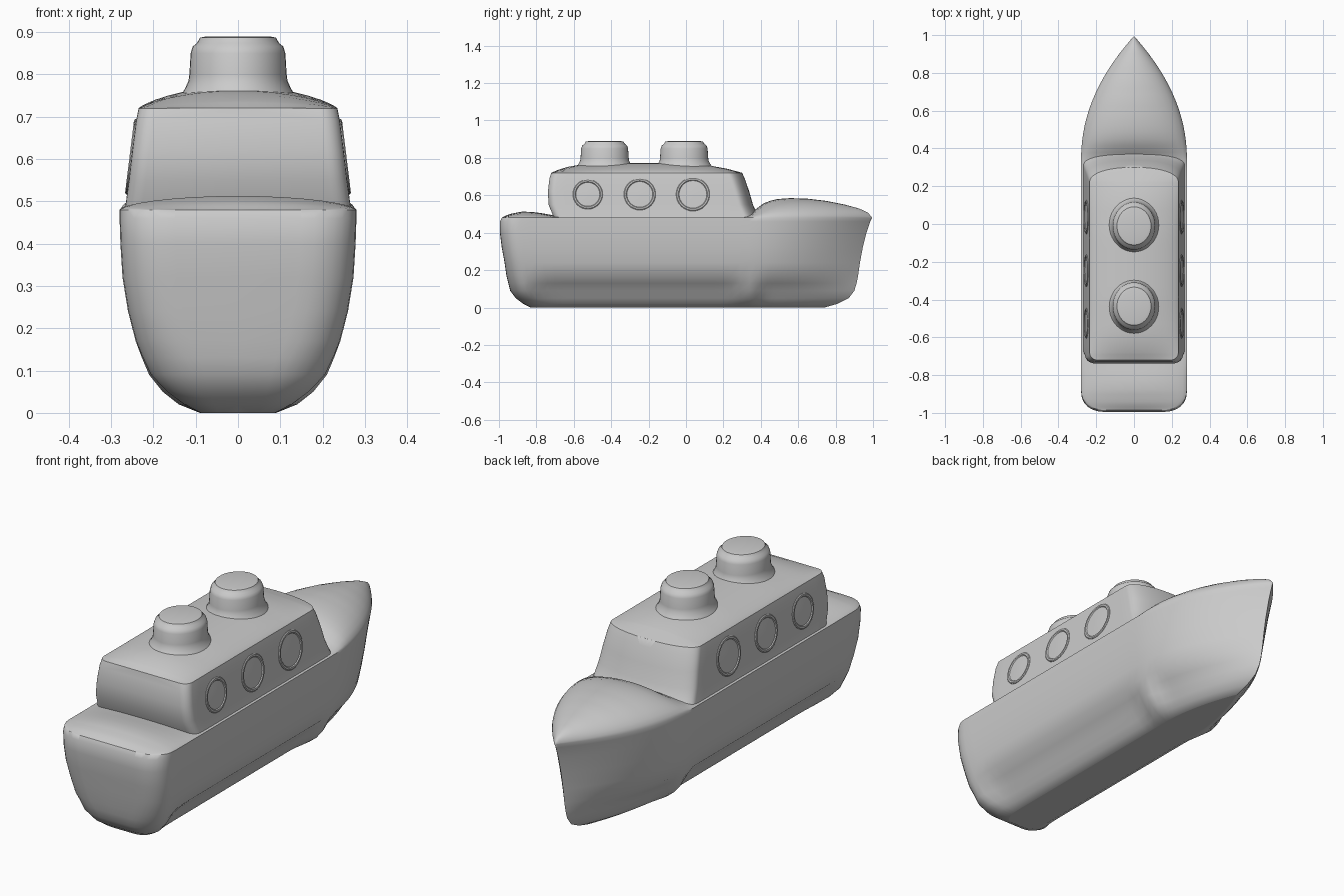
import bpy, bmesh
from math import sin, cos, pi, radians, exp

if "Cube" in bpy.data.objects:
    bpy.data.objects.remove(bpy.data.objects["Cube"])


def interp(table, y):
    for (a, u), (b, v) in zip(table, table[1:]):
        if a <= y <= b:
            return u + (v - u) * (y - a) / (b - a)
    return 0.0


def finish(bm, name, angle=35):
    bmesh.ops.remove_doubles(bm, verts=bm.verts, dist=0.0004)
    bmesh.ops.dissolve_degenerate(bm, edges=bm.edges, dist=0.0002)
    bmesh.ops.recalc_face_normals(bm, faces=bm.faces)
    me = bpy.data.meshes.new(name)
    bm.to_mesh(me)
    bm.free()
    me.shade_smooth()
    me.set_sharp_from_angle(angle=radians(angle))
    ob = bpy.data.objects.new(name, me)
    bpy.context.collection.objects.link(ob)
    return ob


def corner(cx, cy, a, b, e, n, front):
    # superelliptic quarter corner, from the end face to the side (or back)
    pts = []
    for i in range(n + 1):
        t = pi / 2 * i / n
        pts.append((cx + a * abs(sin(t)) ** (2 / e),
                    cy + (b if front else -b) * abs(cos(t)) ** (2 / e)))
    return pts[::-1] if front else pts


def side_points(hw, y0, y1, n):
    return [(hw, y0 + (y1 - y0) * i / n) for i in range(1, n)]


def hull_half(hw, ys, yb, p, hollow):
    # half plan: rounded stern, straight side, pointed bow; the bilge is
    # hollowed between ribs at the stern corner and at the bow joint
    a = min(0.13, hw * 0.6)
    pts = [(0, ys)] + corner(hw - a, ys + 0.11, a, 0.11, 2.3, 8, False)
    pts += side_points(hw, ys + 0.11, 0.34, 24)
    for i in range(25):
        t = 1 - (1 - i / 24) ** 1.4
        pts.append((hw * (1 - t ** p), 0.34 + (yb - 0.34) * t))
    out = []
    for x, y in pts:
        rib = max(exp(-((y - 0.34) / 0.06) ** 2), exp(-((y + 0.88) / 0.09) ** 2))
        out.append((x * (1 - hollow * (1 - rib)), y))
    return out


def cabin_half(hw, ys, yf, e):
    # half plan: tight rear corners, bowed front
    pts = [(0, ys)] + corner(hw - 0.04, ys + 0.04, 0.04, 0.04, 2, 6, False)
    pts += side_points(hw, ys + 0.04, yf - 0.08, 18)
    return pts + corner(0, yf - 0.08, hw, 0.08, e, 18, True)


def shell(name, half, levels, crown, power):
    # stacked half plans, mirrored, closed below and crowned on top
    bm = bmesh.new()
    plans = [(half(*lv[1:]), lv[0]) for lv in levels]
    for s in (-1, 1):
        rows = [[bm.verts.new((s * x, y, z)) for x, y in pts] for pts, z in plans]
        for r, q in zip(rows, rows[1:]):
            for i in range(len(r) - 1):
                bm.faces.new((r[i], r[i + 1], q[i + 1], q[i]))
    for (pts, z), h in ((plans[0], None), (plans[-1], crown)):
        grid = []
        for x, y in pts:
            row = []
            for k in range(17):
                s = -cos(pi * k / 16)
                up = interp(h, y) * max(0, 1 - s * s) ** power if h else 0
                row.append(bm.verts.new((x * s, y, z + up)))
            grid.append(row)
        for r, q in zip(grid, grid[1:]):
            for k in range(16):
                bm.faces.new((r[k], r[k + 1], q[k + 1], q[k]))
    return finish(bm, name)


# Hull with domed decks: z, half width, stern y, bow y, bow fullness, hollow
shell("hull", hull_half, [
    (0.00, 0.09, -0.83, 0.74, 1.8, 0.0),
    (0.02, 0.14, -0.87, 0.81, 1.8, 0.12),
    (0.05, 0.178, -0.91, 0.87, 1.8, 0.18),
    (0.09, 0.21, -0.94, 0.90, 1.8, 0.18),
    (0.13, 0.227, -0.95, 0.912, 1.85, 0.11),
    (0.17, 0.242, -0.96, 0.92, 1.9, 0.0),
    (0.24, 0.26, -0.97, 0.93, 1.95, 0),
    (0.32, 0.273, -0.985, 0.945, 2.0, 0),
    (0.40, 0.278, -0.995, 0.965, 2.05, 0),
    (0.46, 0.28, -0.995, 0.985, 2.1, 0),
    (0.48, 0.28, -0.985, 0.995, 2.1, 0)],
    [(-0.985, 0), (-0.95, 0.018), (-0.88, 0.033), (-0.8, 0.03), (-0.74, 0.018),
     (-0.65, 0.006), (0.3, 0.006), (0.36, 0.035), (0.41, 0.075), (0.47, 0.098),
     (0.55, 0.105), (0.65, 0.102), (0.75, 0.09), (0.85, 0.07), (0.93, 0.048),
     (0.975, 0.025), (0.995, 0)], 0.6)

# Cabin with crowned roof: z, half width, rear y, front y, front squareness
shell("cabin", cabin_half, [
    (0.46, 0.272, -0.70, 0.41, 2.2),
    (0.49, 0.266, -0.71, 0.385, 2.2),
    (0.55, 0.258, -0.735, 0.358, 2.2),
    (0.62, 0.25, -0.738, 0.338, 2.2),
    (0.69, 0.241, -0.73, 0.314, 2.2),
    (0.72, 0.235, -0.72, 0.30, 2.2)],
    [(-0.721, 0), (-0.67, 0.022), (-0.60, 0.04), (-0.4, 0.052), (-0.05, 0.052),
     (0.12, 0.04), (0.22, 0.022), (0.301, 0)], 0.8)


def lathe(name, profile, n=40):
    bm = bmesh.new()
    rows = [[bm.verts.new((r * cos(2 * pi * i / n), r * sin(2 * pi * i / n), z))
             for i in range(n)] for r, z in profile]
    for r, q in zip(rows, rows[1:]):
        for i in range(n):
            j = (i + 1) % n
            bm.faces.new((r[i], r[j], q[j], q[i]))
    bm.faces.new(rows[0])
    bm.faces.new(rows[-1])
    return finish(bm, name)


# Funnels
for name, y in (("front_funnel", -0.01), ("rear_funnel", -0.435)):
    ob = lathe(name, [(0.142, 0.74), (0.126, 0.765), (0.117, 0.785), (0.115, 0.80),
                      (0.112, 0.85), (0.107, 0.866), (0.097, 0.874),
                      (0.09, 0.887), (0.075, 0.89)])
    ob.location.y = y
    ob.scale.y = 1.12

# Portholes: slim rim around a shallow dish, mirrored to both sides
for s, side in ((1, "right"), (-1, "left")):
    for i, (y, r) in enumerate(((-0.525, 0.08), (-0.247, 0.085), (0.037, 0.09))):
        ob = lathe(f"porthole_{side}_{i + 1}", [
            (r, -0.02), (r, 0.002), (r - 0.004, 0.005), (r - 0.012, 0.005),
            (r - 0.016, 0.001), (r * 0.5, 0.002), (0.01, 0.003)], 32)
        ob.location = (s * 0.2515, y, 0.605)
        ob.rotation_euler = (0, s * radians(83), 0)
